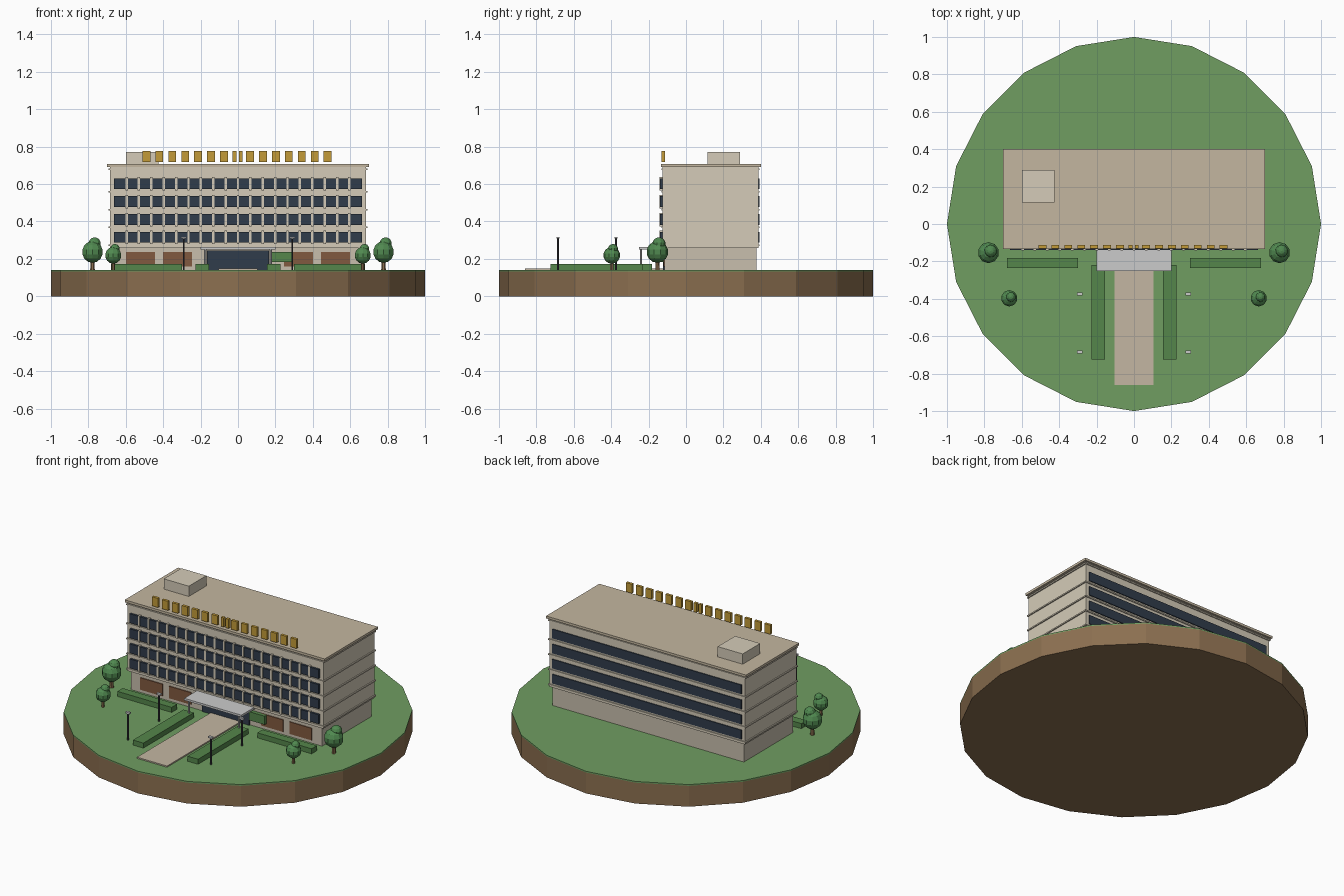
import bpy, math

def mat(name, r, g, b):
    m = bpy.data.materials.new(name)
    m.diffuse_color = (r, g, b, 1)
    return m

SOIL = mat("soil", 0.26, 0.16, 0.08)
GRASS = mat("grass", 0.16, 0.34, 0.12)
WALL = mat("wall", 0.66, 0.60, 0.48)
BASE = mat("base_stone", 0.58, 0.52, 0.42)
ROOF = mat("roof", 0.55, 0.47, 0.35)
GLASS = mat("glass", 0.03, 0.045, 0.07)
WOOD = mat("shutter", 0.22, 0.10, 0.05)
GOLD = mat("gold", 0.55, 0.33, 0.04)
HEDGE = mat("hedge", 0.09, 0.24, 0.07)
LEAF = mat("leaf", 0.08, 0.25, 0.08)
PATH = mat("paving", 0.55, 0.47, 0.36)
WHITE = mat("canopy_white", 0.72, 0.72, 0.72)
DARK = mat("lamp_metal", 0.05, 0.05, 0.06)
G = 0.14  # ground level

def finish(name, m):
    o = bpy.context.object
    o.name = name
    o.data.materials.append(m)
    return o

def box(name, x0, x1, y0, y1, z0, z1, m):
    bpy.ops.mesh.primitive_cube_add(size=1, location=((x0+x1)/2, (y0+y1)/2, (z0+z1)/2))
    o = bpy.context.object
    o.scale = (x1-x0, y1-y0, z1-z0)
    bpy.ops.object.transform_apply(location=False, rotation=False, scale=True)
    return finish(name, m)

def cyl(name, x, y, z0, z1, r, n, m, r2=None):
    bpy.ops.mesh.primitive_cone_add(vertices=n, radius1=r, radius2=r if r2 is None else r2,
                                    depth=z1-z0, location=(x, y, (z0+z1)/2))
    return finish(name, m)

def ball(name, x, y, z, r, m):
    bpy.ops.mesh.primitive_uv_sphere_add(segments=10, ring_count=7, radius=r, location=(x, y, z))
    return finish(name, m)

# Island
cyl("soil_disc", 0, 0, 0, 0.132, 1.0, 20, SOIL)
cyl("grass_disc", 0, 0, 0.132, G, 1.0, 20, GRASS)

# Main block
box("ground_floor", -0.67, 0.67, -0.115, 0.378, G, 0.258, BASE)
box("upper_floors", -0.685, 0.685, -0.125, 0.387, 0.258, 0.692, WALL)
box("roof_slab", -0.70, 0.70, -0.133, 0.40, 0.692, 0.707, ROOF)
box("roof_plant_room", -0.60, -0.425, 0.115, 0.29, 0.707, 0.772, WALL)

# Floor bands and window rows
for i in range(4):
    z = 0.315 + i * 0.0953
    box("floor_ledge", -0.692, 0.692, -0.131, 0.393, z-0.046, z-0.038, WALL)
    box("front_window_strip", -0.662, 0.662, -0.138, -0.12, z-0.028, z+0.03, GLASS)
    box("back_window_strip", -0.662, 0.662, 0.38, 0.393, z-0.028, z+0.03, GLASS)
    for k in range(1, 20):
        x = -0.662 + k * 1.324 / 20
        box("window_pier", x-0.0065, x+0.0065, -0.142, -0.12, z-0.036, z+0.036, WALL)
box("top_ledge", -0.692, 0.692, -0.131, 0.393, 0.676, 0.684, WALL)

# Row of plain gold blocks along the roof edge
for i in range(7):
    x = -0.49 + i * 0.0692
    box("roof_block", x-0.021, x+0.021, -0.13, -0.113, 0.718, 0.776, GOLD)
    x = 0.064 + i * 0.0692
    box("roof_block", x-0.021, x+0.021, -0.13, -0.113, 0.718, 0.776, GOLD)
for x in (-0.019, 0.015):
    box("roof_block_narrow", x-0.01, x+0.01, -0.13, -0.113, 0.718, 0.776, GOLD)

# Entrance
box("entrance_glass", -0.165, 0.165, -0.124, -0.10, G, 0.246, GLASS)
box("canopy", -0.20, 0.20, -0.252, -0.115, 0.25, 0.263, WHITE)
box("path", -0.105, 0.105, -0.86, -0.115, G-0.005, 0.148, PATH)
box("green_panel", 0.175, 0.285, -0.14, -0.11, 0.182, 0.236, HEDGE)

# Mirrored grounds and ground-floor parts
for s in (-1, 1):
    def mbox(name, a, b, *rest):
        box(name, min(s*a, s*b), max(s*a, s*b), *rest)
    mbox("shutter", 0.245, 0.40, -0.121, -0.10, 0.16, 0.236, WOOD)
    mbox("shutter", 0.445, 0.60, -0.121, -0.10, 0.16, 0.236, WOOD)
    mbox("path_hedge", 0.155, 0.228, -0.725, -0.22, G-0.005, 0.172, HEDGE)
    mbox("wall_hedge", 0.30, 0.68, -0.235, -0.182, G-0.005, 0.172, HEDGE)
    cyl("canopy_post", s*0.175, -0.24, G, 0.25, 0.006, 8, WHITE)
    for y in (-0.375, -0.685):
        cyl("lamp_post", s*0.29, y, G, 0.31, 0.005, 6, DARK)
        box("lamp_head", s*0.29-0.014, s*0.29+0.014, y-0.008, y+0.008, 0.308, 0.318, WHITE)
    # Trees: trunk, crown, small upper crown
    for x, y, z, r in ((s*0.778, -0.153, 0.237, 0.058), (s*0.667, -0.397, 0.219, 0.045)):
        cyl("tree_trunk", x, y, G-0.005, z, r*0.22, 7, SOIL, r*0.16)
        ball("tree_crown", x, y, z, r, LEAF)
        ball("tree_top", x+r*0.2, y+r*0.15, z+r*0.75, r*0.6, LEAF)
